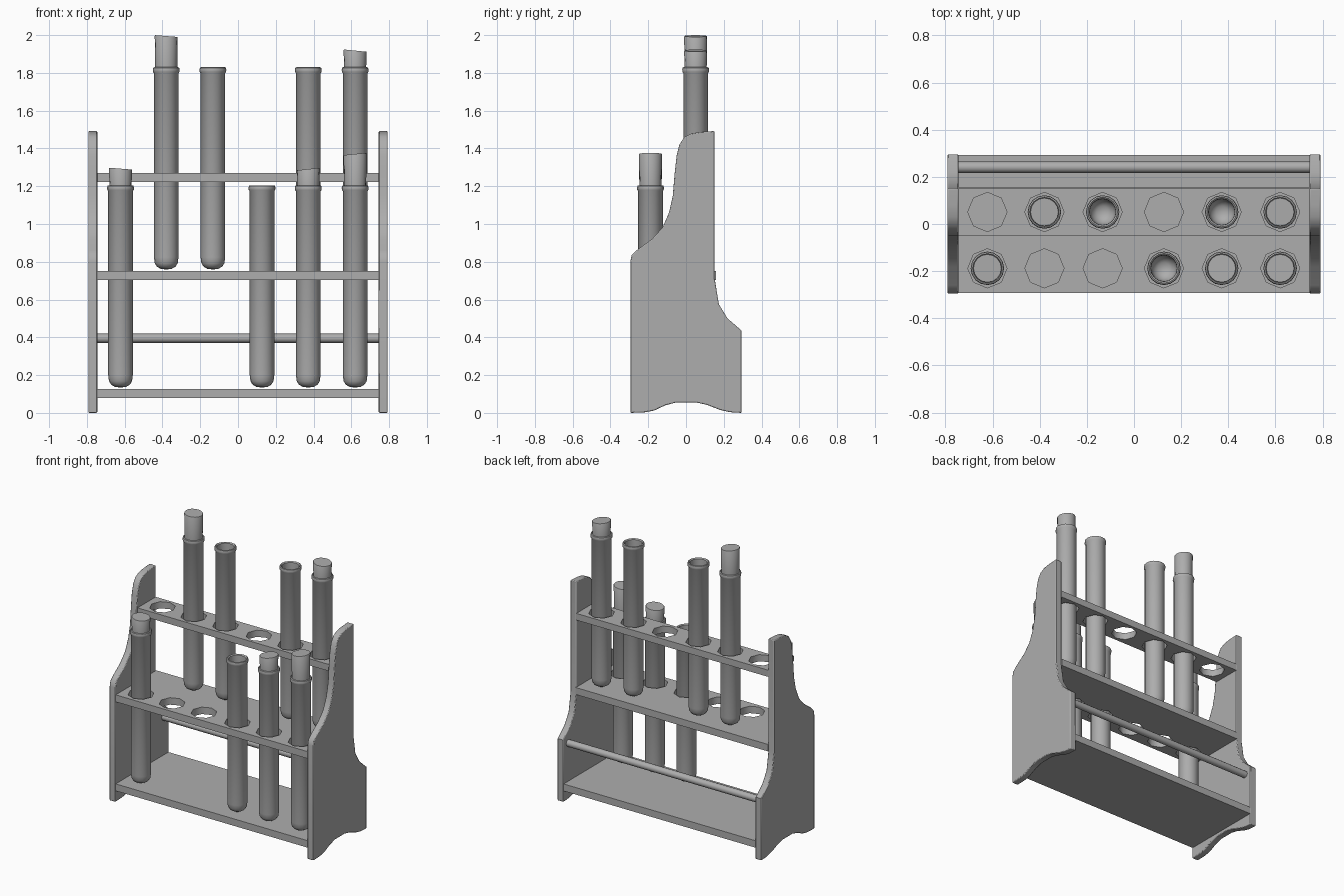
import bpy, bmesh, math

if "Cube" in bpy.data.objects:
    bpy.data.objects.remove(bpy.data.objects["Cube"])

COLS = [-0.622, -0.38, -0.133, 0.127, 0.372, 0.62]
Y_BACK, Y_FRONT = 0.051, -0.188

# Dark grey shared by every part
GREY = bpy.data.materials.new('dark_grey')
GREY.diffuse_color = (0.42, 0.42, 0.42, 1)
GREY.use_nodes = True
GREY.node_tree.nodes["Principled BSDF"].inputs["Base Color"].default_value = GREY.diffuse_color


def finish(bm, name, smooth=True):
    bmesh.ops.recalc_face_normals(bm, faces=bm.faces)
    me = bpy.data.meshes.new(name)
    bm.to_mesh(me)
    bm.free()
    me.materials.append(GREY)
    ob = bpy.data.objects.new(name, me)
    bpy.context.collection.objects.link(ob)
    bpy.ops.object.select_all(action='DESELECT')
    ob.select_set(True)
    bpy.context.view_layer.objects.active = ob
    if smooth:
        bpy.ops.object.shade_smooth_by_angle(angle=math.radians(40))
    return ob


def lathe(name, profile, x, y, z, sides=16):
    """Revolve (radius, height) points; radius 0 makes a pole."""
    bm = bmesh.new()
    rings = []
    for r, h in profile:
        n = sides if r > 0 else 1
        rings.append([bm.verts.new((x + r * math.cos(2 * math.pi * i / sides),
                                    y + r * math.sin(2 * math.pi * i / sides), z + h))
                      for i in range(n)])
    for a, b in zip(rings, rings[1:]):
        for i in range(sides):
            quad = [a[i % len(a)], a[(i + 1) % sides % len(a)],
                    b[(i + 1) % sides % len(b)], b[i % len(b)]]
            bm.faces.new(list(dict.fromkeys(quad)))
    return finish(bm, name)


# Side panels: curved outline extruded along x
OUTLINE = [(-.295, 0), (-.295, .80), (-.288, .835), (-.26, .862), (-.18, .92), (-.125, .98),
           (-.09, 1.06), (-.07, 1.15), (-.06, 1.27), (-.05, 1.36), (-.035, 1.42), (-.01, 1.46),
           (.03, 1.48), (.08, 1.488), (.152, 1.492), (.152, .71), (.174, .575), (.22, .50),
           (.295, .435), (.295, 0), (.23, .004), (.18, .016), (.11, .043), (.05, .056),
           (-.05, .056), (-.11, .04), (-.17, .012), (-.22, .003)]


def side_panel(name, sign):
    bm = bmesh.new()
    face = bm.faces.new([bm.verts.new((sign * 0.745, y, z)) for y, z in OUTLINE])
    ext = bmesh.ops.extrude_face_region(bm, geom=[face])
    bmesh.ops.translate(bm, vec=(sign * 0.047, 0, 0),
                        verts=[v for v in ext['geom'] if isinstance(v, bmesh.types.BMVert)])
    ob = finish(bm, name)
    bev = ob.modifiers.new('soft_edges', 'BEVEL')
    bev.width, bev.segments, bev.limit_method = 0.005, 2, 'ANGLE'
    bev.angle_limit = math.radians(60)


side_panel('left_side_panel', -1)
side_panel('right_side_panel', 1)


# Shelves, with an optional row of holes
def shelf(name, y0, y1, z0, z1, hole_y=None):
    bm = bmesh.new()
    bmesh.ops.create_cube(bm, size=1)
    for v in bm.verts:
        v.co = (v.co.x * 1.496, (y0 + y1) / 2 + v.co.y * (y1 - y0),
                (z0 + z1) / 2 + v.co.z * (z1 - z0))
    ob = finish(bm, name, False)
    if hole_y is None:
        return
    bm = bmesh.new()
    for x in COLS:
        new = bmesh.ops.create_cone(bm, cap_ends=True, segments=8, radius1=0.083,
                                    radius2=0.083, depth=0.2)['verts']
        bmesh.ops.translate(bm, verts=new, vec=(x, hole_y, (z0 + z1) / 2))
    cutter = finish(bm, 'hole_cutter', False)
    cutter.hide_render = True
    mod = ob.modifiers.new('holes', 'BOOLEAN')
    mod.operation, mod.solver, mod.object = 'DIFFERENCE', 'EXACT', cutter
    bpy.context.view_layer.objects.active = ob
    bpy.ops.object.modifier_apply(modifier=mod.name)
    bpy.data.objects.remove(cutter)
    bpy.ops.object.select_all(action='DESELECT')
    ob.select_set(True)
    bpy.ops.object.shade_smooth_by_angle(angle=math.radians(50))


shelf('top_shelf', -0.05, 0.152, 1.223, 1.27, Y_BACK)
shelf('middle_shelf', -0.292, 0.158, 0.703, 0.752, Y_FRONT)
shelf('bottom_shelf', -0.292, 0.293, 0.078, 0.127)

# Rear drying rail
bm = bmesh.new()
bmesh.ops.create_cone(bm, cap_ends=True, segments=12, radius1=0.024, radius2=0.024, depth=1.5)
for v in bm.verts:
    v.co = (v.co.z, 0.241 + v.co.y, 0.395 + v.co.x)
finish(bm, 'rear_rail')

# Test tubes: hollow with rounded base and rolled rim
TUBE = [(0, 0), (.03, .004), (.05, .016), (.061, .034), (.065, .065), (.065, 1.039),
        (.070, 1.046), (.071, 1.057), (.069, 1.068), (.063, 1.071), (.056, 1.064),
        (.055, 1.039), (.055, .07), (.045, .035), (.025, .02), (0, .016)]


def tube(label, x, y, z, cork=0, tilt=0):
    lathe(label + '_tube', TUBE, x, y, z)
    if cork:
        # Cork stopper with a slightly uneven top
        top = 1.071 + cork
        ob = lathe(label + '_cork', [(0, .95), (.055, .95), (.058, 1.05), (.061, top - .004),
                                     (.059, top), (0, top)], x, y, z)
        for v in ob.data.vertices:
            if v.co.z > z + top - .02:
                v.co.z += tilt * (v.co.x - x)


ZB, ZF = 0.759, 0.134
tube('back_1', COLS[1], Y_BACK, ZB, 0.165, -0.08)
tube('back_2', COLS[2], Y_BACK, ZB)
tube('back_3', COLS[4], Y_BACK, ZB)
tube('back_4', COLS[5], Y_BACK, ZB, 0.088, -0.1)
tube('front_1', COLS[0], Y_FRONT, ZF, 0.088, -0.08)
tube('front_2', COLS[3], Y_FRONT, ZF)
tube('front_3', COLS[4], Y_FRONT, ZF, 0.086, 0.11)
tube('front_4', COLS[5], Y_FRONT, ZF, 0.166, 0.1)
